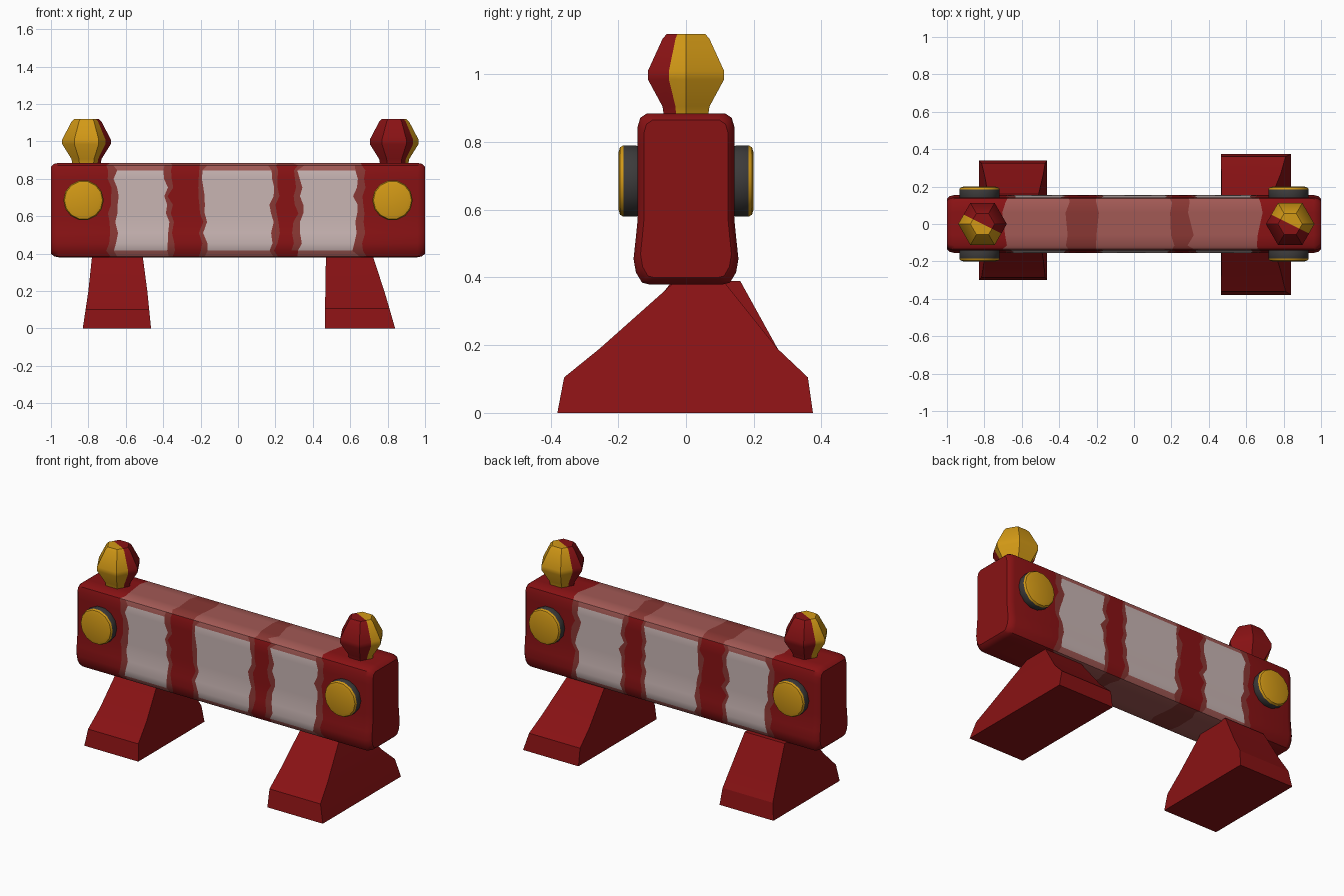
import bpy, bmesh, math, random
from mathutils import Vector

random.seed(4)
cube = bpy.data.objects.get("Cube")
if cube:
    bpy.data.objects.remove(cube)


def material(name, rgb):
    m = bpy.data.materials.new(name)
    m.use_nodes = True
    m.diffuse_color = (*rgb, 1)
    m.node_tree.nodes["Principled BSDF"].inputs["Base Color"].default_value = (*rgb, 1)
    return m


red = material("deep red", (0.25, 0.006, 0.007))
white = material("worn white", (0.58, 0.46, 0.45))
pink = material("faded pink", (0.36, 0.10, 0.09))
rose = material("dull rose", (0.25, 0.038, 0.033))
yellow = material("amber yellow", (0.65, 0.32, 0.008))
grey = material("dark grey", (0.045, 0.043, 0.043))


def loft(name, rings, mats, rule=None, cut=None, angle=35):
    """Skin a list of rings, cap both ends, optionally cut, then colour by rule."""
    bm = bmesh.new()
    loops = [[bm.verts.new(p) for p in ring] for ring in rings]
    n = len(loops[0])
    for a, b in zip(loops, loops[1:]):
        for i in range(n):
            j = (i + 1) % n
            bm.faces.new((a[i], a[j], b[j], b[i]))
    bm.faces.new(loops[0])
    bm.faces.new(loops[-1])
    bmesh.ops.recalc_face_normals(bm, faces=bm.faces)
    if cut:
        bmesh.ops.bisect_plane(bm, geom=bm.verts[:] + bm.edges[:] + bm.faces[:],
                               plane_co=cut[0], plane_no=cut[1])
    bm.normal_update()
    if rule:
        for f in bm.faces:
            f.material_index = mats.index(rule(f))
    mesh = bpy.data.meshes.new(name)
    bm.to_mesh(mesh)
    bm.free()
    for m in mats:
        mesh.materials.append(m)
    ob = bpy.data.objects.new(name, mesh)
    bpy.context.collection.objects.link(ob)
    bpy.ops.object.select_all(action="DESELECT")
    ob.select_set(True)
    bpy.context.view_layer.objects.active = ob
    bpy.ops.object.shade_smooth_by_angle(angle=math.radians(angle))
    return ob


# Board: rounded section swept along x, with ragged stripe borders
side = [(0.06, 0.885), (0.115, 0.885), (0.135, 0.872), (0.143, 0.845)]
side += [(0.143, 0.845 - 0.046 * k) for k in range(1, 7)]
side += [(0.149, 0.51), (0.155, 0.455), (0.148, 0.415), (0.13, 0.385), (0.11, 0.38), (0.06, 0.38)]
section = side + [(-y, z) for y, z in reversed(side)]
borders = [-0.69, -0.65, -0.385, -0.355, -0.205, -0.175,
           0.175, 0.205, 0.305, 0.335, 0.63, 0.67]
bands = [pink, white, pink, red, pink, white, pink, red, pink, white, pink]


def ring(x, inset=0.0):
    return [(x, y * (1 - inset / 0.15), 0.63 + (z - 0.63) * (1 - inset / 0.25)) for y, z in section]


stripe_rings = [[] for _ in borders]
for y, z in section:
    for k in range(0, len(borders), 2):
        shared = random.uniform(-0.014, 0.014)
        for i in (k, k + 1):
            stripe_rings[i].append((borders[i] + shared + random.uniform(-0.009, 0.009), y, z))


def board_colour(f):
    c = f.calc_center_median()
    if abs(c.x) > 0.69 or abs(f.normal.x) > 0.5:
        return red
    k = sum(c.x > b for b in borders) - 1
    band = bands[k] if 0 <= k < len(bands) else red
    if abs(f.normal.z) > 0.8:
        return {white: pink, red: rose}.get(band, pink if band == pink else red)
    if band == white and (c.z > 0.857 or c.z < 0.41):
        return pink
    return rose if band == pink else band


loft("striped_board",
     [ring(-1, 0.02), ring(-0.985, 0.006), ring(-0.96)] + stripe_rings
     + [ring(0.96), ring(0.985, 0.006), ring(1, 0.02)],
     [red, white, pink, rose], board_colour)


# Feet: wedge blocks given as (z, x0, x1, y0, y1) levels
def foot(name, levels):
    loft(name, [[(x0, y0, z), (x1, y0, z), (x1, y1, z), (x0, y1, z)]
                for z, x0, x1, y0, y1 in levels], [red], angle=20)


foot("right_foot", [(0, -0.83, -0.465, -0.30, 0.34), (0.1, -0.815, -0.475, -0.285, 0.325),
                    (0.2, -0.80, -0.485, -0.19, 0.265), (0.39, -0.78, -0.51, -0.04, 0.16)])
foot("left_foot", [(0, 0.465, 0.84, -0.38, 0.375), (0.105, 0.465, 0.81, -0.36, 0.36),
                   (0.19, 0.467, 0.785, -0.255, 0.27), (0.39, 0.47, 0.72, -0.03, 0.11)])


# Lamps: six-sided gems, half amber and half red
def circle(cx, cy, z, r, n):
    return [(cx + r * math.cos(2 * math.pi * i / n), cy + r * math.sin(2 * math.pi * i / n), z)
            for i in range(n)]


gem = [(0.875, 0.075), (0.905, 0.08), (0.985, 0.13), (1.01, 0.13), (1.105, 0.08), (1.12, 0.065)]
for name, x, facing in (("right_lamp", -0.81, (-0.45, -0.9, 0)), ("left_lamp", 0.835, (0.45, 0.9, 0))):
    centre, normal = Vector((x, 0, 1)), Vector(facing)
    loft(name, [circle(x, 0, z, r, 6) for z, r in gem], [yellow, red],
         lambda f: yellow if (f.calc_center_median() - centre).dot(normal) > 0 or
         len(f.verts) > 5 else red, (centre, normal), angle=30)

# Reflectors: grey rims with slightly domed amber faces, on both sides of the board
lens = [(0.12, 0.10), (0.15, 0.108), (0.185, 0.108), (0.195, 0.102), (0.2, 0.085)]
for side_name, sx in (("left", 1), ("right", -1)):
    for end_name, sy in (("front", -1), ("back", 1)):
        rings = [[(px, sy * d, pz) for px, pz, _ in circle(sx * 0.826, 0.685, 0, r, 14)]
                 for d, r in lens]
        loft(f"{side_name}_{end_name}_reflector", rings, [grey, yellow],
             lambda f: yellow if abs(f.calc_center_median().y) > 0.188 else grey)
